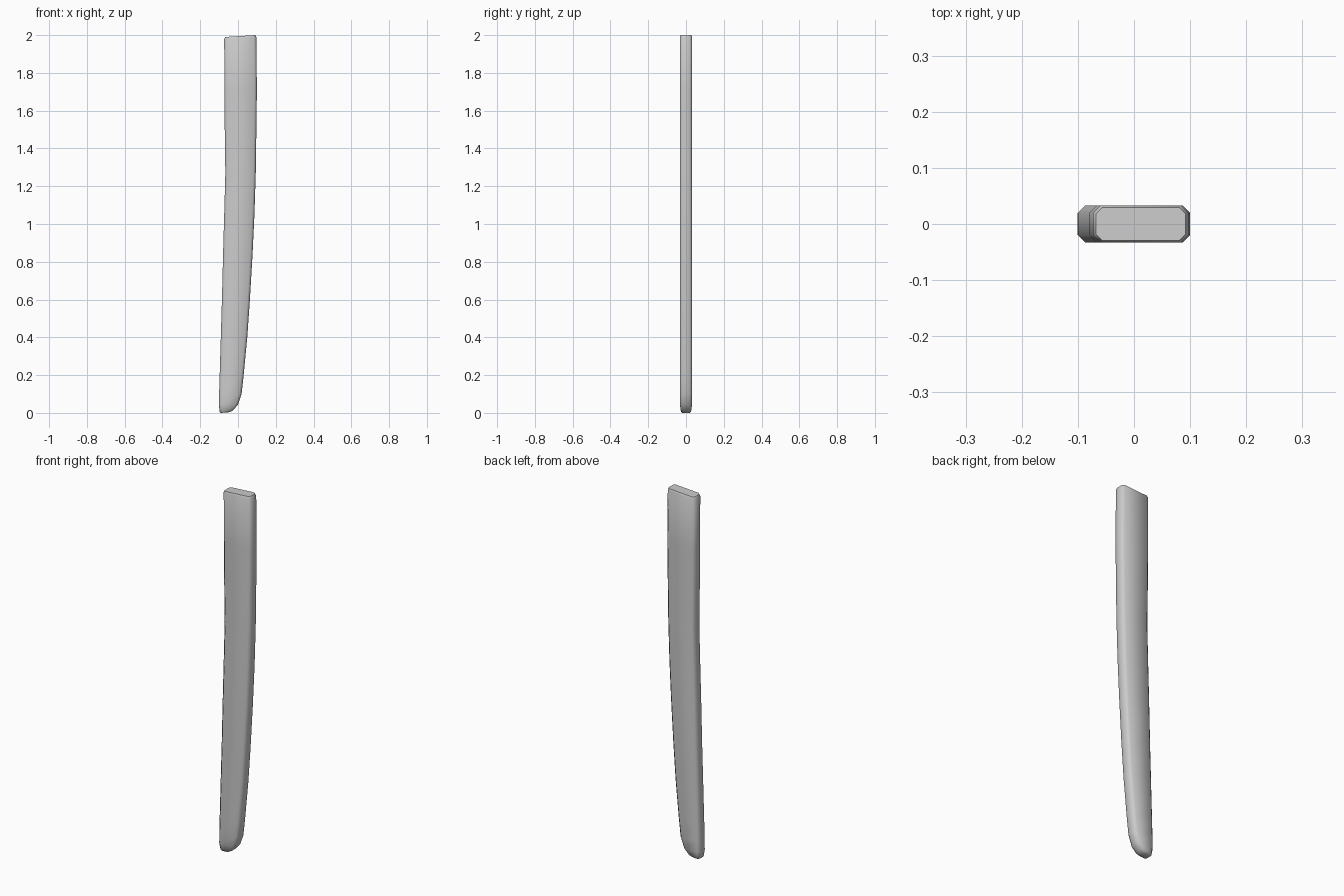
import bpy, bmesh, math

# Stations up the sheath: left x, left z, right x, right z, half depth, edge chamfer
stations = [
    (-0.091, 0.004, -0.042, 0.008, 0.021, 0.010),
    (-0.097, 0.010, -0.026, 0.018, 0.027, 0.012),
    (-0.101, 0.045, 0.000, 0.048, 0.032, 0.013),
    (-0.100, 0.100, 0.019, 0.100, 0.033, 0.013),
    (-0.097, 0.200, 0.030, 0.200, 0.033, 0.013),
    (-0.091, 0.400, 0.049, 0.400, 0.033, 0.013),
    (-0.085, 0.600, 0.063, 0.600, 0.033, 0.013),
    (-0.079, 0.840, 0.077, 0.840, 0.033, 0.013),
    (-0.073, 1.050, 0.087, 1.050, 0.033, 0.013),
    (-0.067, 1.270, 0.094, 1.270, 0.033, 0.013),
    (-0.070, 1.480, 0.097, 1.480, 0.033, 0.013),
    (-0.072, 1.710, 0.100, 1.710, 0.033, 0.013),
    (-0.073, 1.980, 0.097, 1.988, 0.033, 0.013),
    (-0.068, 1.990, 0.092, 2.000, 0.029, 0.011),
]


def section(xl, zl, xr, zr, h, c):
    """Eight-sided rounded rectangle, tilted between its two edges."""
    outline = [(xl + c, -h), (xr - c, -h), (xr, -h + c), (xr, h - c),
               (xr - c, h), (xl + c, h), (xl, h - c), (xl, -h + c)]
    return [(x, y, zl + (zr - zl) * (x - xl) / (xr - xl)) for x, y in outline]


# Curved sheath body, lofted through the stations
bm = bmesh.new()
rings = [[bm.verts.new(p) for p in section(*s)] for s in stations]
for a, b in zip(rings, rings[1:]):
    for i in range(8):
        j = (i + 1) % 8
        bm.faces.new((a[i], a[j], b[j], b[i]))
bm.faces.new(rings[0][::-1])
bm.faces.new(rings[-1])

# Rest the tip on the ground
low = min(v.co.z for v in bm.verts)
for v in bm.verts:
    if v.co.z < 0.1:
        v.co.z -= low
bmesh.ops.recalc_face_normals(bm, faces=bm.faces)
mesh = bpy.data.meshes.new("sheath")
bm.to_mesh(mesh)
bm.free()
sheath = bpy.data.objects.new("sheath", mesh)
bpy.context.collection.objects.link(sheath)

# Smooth shading over the soft chamfers
bpy.context.view_layer.objects.active = sheath
sheath.select_set(True)
bpy.ops.object.shade_smooth_by_angle(angle=math.radians(50))
